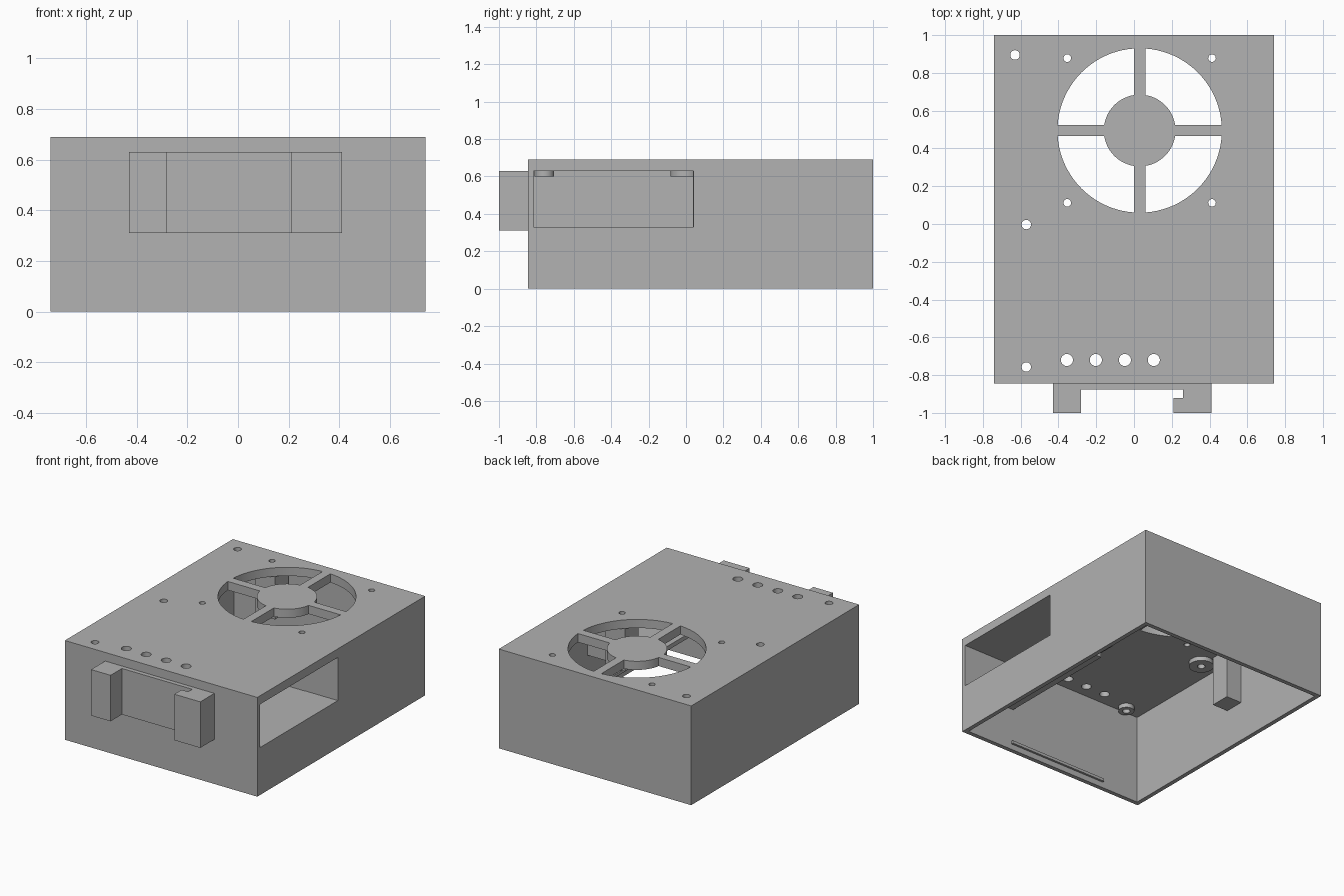
import bpy, bmesh, math

cube = bpy.data.objects.get("Cube")
if cube:
    bpy.data.objects.remove(cube, do_unlink=True)

grey = bpy.data.materials.new("plain_grey")
grey.use_nodes = True
colour = (0.445, 0.445, 0.445, 1)
grey.diffuse_color = colour
grey.node_tree.nodes["Principled BSDF"].inputs["Base Color"].default_value = colour


def prism(name, outline, z0, z1):
    """Extrude a flat outline from z0 up to z1."""
    bm = bmesh.new()
    face = bm.faces.new([bm.verts.new((x, y, z0)) for x, y in outline])
    top = bmesh.ops.extrude_face_region(bm, geom=[face])["geom"]
    verts = [v for v in top if isinstance(v, bmesh.types.BMVert)]
    bmesh.ops.translate(bm, verts=verts, vec=(0, 0, z1 - z0))
    bmesh.ops.recalc_face_normals(bm, faces=bm.faces)
    mesh = bpy.data.meshes.new(name)
    bm.to_mesh(mesh)
    bm.free()
    obj = bpy.data.objects.new(name, mesh)
    obj.data.materials.append(grey)
    bpy.context.collection.objects.link(obj)
    return obj


def box(name, x0, x1, y0, y1, z0, z1):
    return prism(name, [(x0, y0), (x1, y0), (x1, y1), (x0, y1)], z0, z1)


def arc(cx, cy, r, a0, a1, n):
    return [(cx + r * math.cos(a0 + (a1 - a0) * i / n),
             cy + r * math.sin(a0 + (a1 - a0) * i / n)) for i in range(n + 1)]


def rod(name, x, y, r, z0, z1):
    return prism(name, arc(x, y, r, 0, math.tau, 32)[:-1], z0, z1)


def cut(obj, cutters):
    """Subtract the cutters, then throw them away."""
    for c in cutters:
        c.hide_render = True
        mod = obj.modifiers.new("cut", "BOOLEAN")
        mod.operation, mod.solver, mod.object = "DIFFERENCE", "EXACT", c
        bpy.ops.object.select_all(action="DESELECT")
        bpy.context.view_layer.objects.active = obj
        obj.select_set(True)
        bpy.ops.object.modifier_apply(modifier=mod.name)
        bpy.data.objects.remove(c, do_unlink=True)


def smooth(obj):
    bpy.ops.object.select_all(action="DESELECT")
    bpy.context.view_layer.objects.active = obj
    obj.select_set(True)
    bpy.ops.object.shade_smooth_by_angle(angle=math.radians(30))


CEILING, TOP = 0.63, 0.69
FAN_X, FAN_Y, FAN_R, HUB_R, SPOKE = 0.03, 0.495, 0.435, 0.19, 0.03
SCREW = 0.383

# Hollow case, open underneath, with a window in its left wall
case = box("case", -0.74, 0.74, -0.845, 1, 0, TOP)
cutters = [box("cavity", -0.71, 0.71, -0.815, 0.97, -0.1, CEILING),
           box("window", 0.6, 0.9, -0.815, 0.04, 0.33, CEILING)]

# Four fan openings between the spokes
for q in range(4):
    turn = q * math.pi / 2
    o, i = math.asin(SPOKE / FAN_R), math.asin(SPOKE / HUB_R)
    quarter = math.pi / 2
    outline = arc(FAN_X, FAN_Y, FAN_R, turn + o, turn + quarter - o, 20)
    outline += arc(FAN_X, FAN_Y, HUB_R, turn + quarter - i, turn + i, 14)
    cutters.append(prism("fan_opening", outline, 0.5, 0.8))

# Round holes in the top
corners = [(FAN_X + sx * SCREW, FAN_Y + sy * SCREW) for sx in (-1, 1) for sy in (-1, 1)]
holes = [(x, y, 0.02) for x, y in corners]
holes += [(x, -0.72, 0.032) for x in (-0.355, -0.202, -0.048, 0.105)]
holes += [(-0.63, 0.895, 0.025), (-0.57, -0.003, 0.025), (-0.57, -0.757, 0.025)]
cutters += [rod("hole", x, y, r, 0.5, 0.8) for x, y, r in holes]
cut(case, cutters)
smooth(case)

# Bored standoffs under the ceiling
for y, r in ((-0.003, 0.08), (-0.757, 0.052)):
    standoff = rod("standoff", -0.57, y, r, 0.6, CEILING)
    cut(standoff, [rod("bore", -0.57, y, 0.025, 0.5, 0.8)])
    smooth(standoff)

# Bored fan posts, none at the corner beside the standoff
for x, y in corners[1:]:
    post = box("fan_post", x - 0.075, x + 0.075, y - 0.075, y + 0.075, 0.33, CEILING)
    cut(post, [rod("bore", x, y, 0.02, 0.2, 0.8)])
    smooth(post)

# Post on the right wall
box("wall_post", -0.71, -0.59, 0.09, 0.23, 0.28, CEILING)

# Tray behind the window, with its end wall
box("tray_floor", 0.335, 0.71, -0.815, 0.07, 0.3, 0.33)
box("tray_end_wall", 0.485, 0.71, 0.04, 0.07, 0.33, CEILING)

# Snap ridges inside the lower edge
box("front_ridge", -0.42, 0.35, -0.815, -0.8, 0.04, 0.06)
box("side_ridge", 0.695, 0.71, -0.43, 0.6, 0.04, 0.06)

# Front bracket: back plate, two arms and a hooked lip
bracket = [(-0.43, -0.845), (-0.43, -1), (-0.28, -1), (-0.28, -0.875),
           (0.26, -0.875), (0.26, -0.92), (0.21, -0.92), (0.21, -1),
           (0.41, -1), (0.41, -0.845)]
prism("front_bracket", bracket, 0.31, CEILING)
